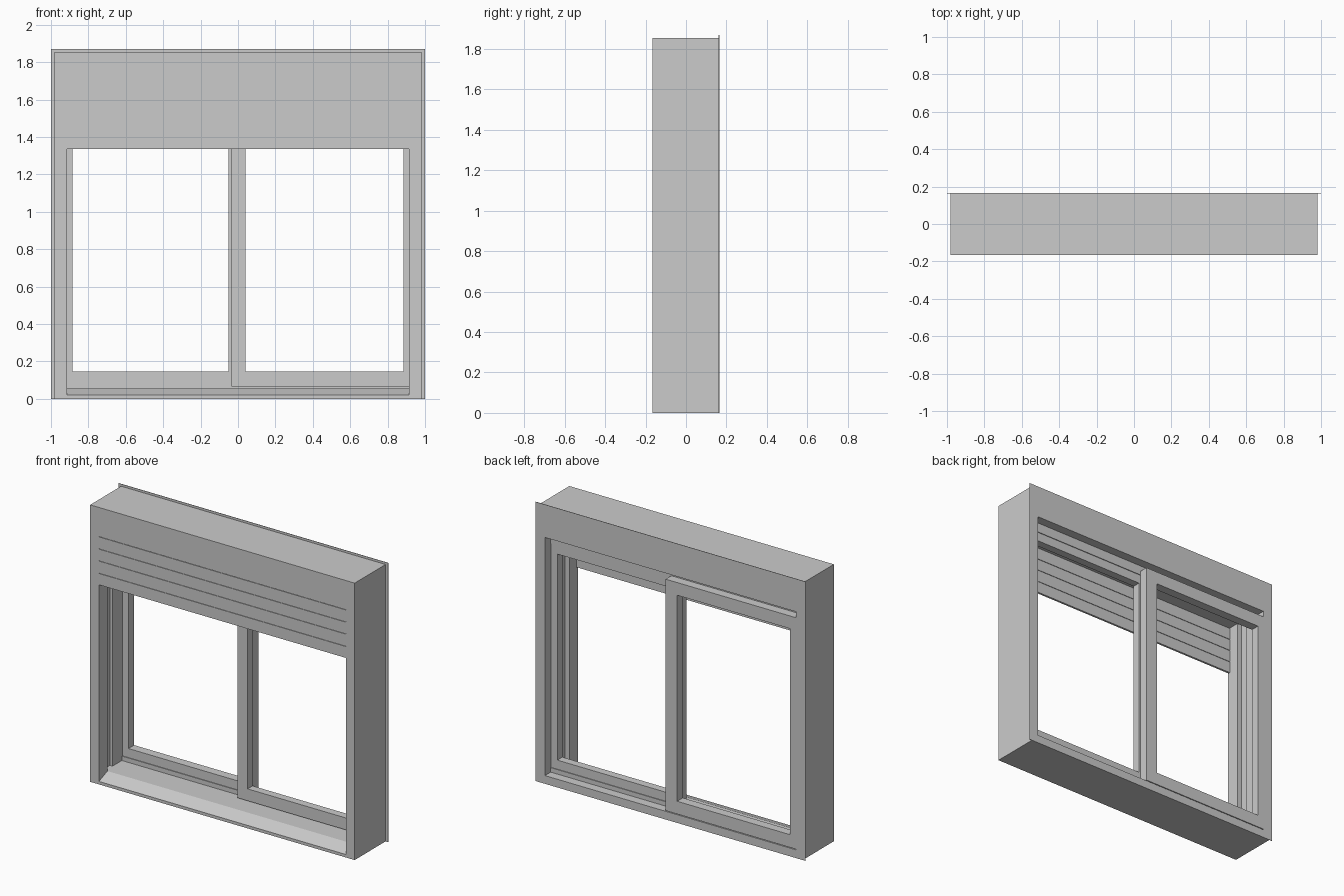
import bpy, bmesh

if "Cube" in bpy.data.objects:
    bpy.data.objects.remove(bpy.data.objects["Cube"])


def finish(name, bm):
    bmesh.ops.recalc_face_normals(bm, faces=bm.faces)
    mesh = bpy.data.meshes.new(name)
    bm.to_mesh(mesh)
    bm.free()
    obj = bpy.data.objects.new(name, mesh)
    bpy.context.collection.objects.link(obj)
    return obj


def ring(name, outer, inner, y0, y1):
    """Rectangular frame; outer and inner are (x0, x1, z0, z1)."""
    bm = bmesh.new()

    def loop(r, y):
        x0, x1, z0, z1 = r
        return [bm.verts.new((x, y, z)) for x, z in
                ((x0, z0), (x1, z0), (x1, z1), (x0, z1))]

    loops = [loop(outer, y0), loop(inner, y0), loop(inner, y1), loop(outer, y1)]
    for a, b in zip(loops, loops[1:] + loops[:1]):
        for i in range(4):
            j = (i + 1) % 4
            bm.faces.new((a[i], a[j], b[j], b[i]))
    return finish(name, bm)


def extrude_x(name, profile, x0, x1):
    """Closed (y, z) profile swept along x."""
    bm = bmesh.new()
    a = [bm.verts.new((x0, y, z)) for y, z in profile]
    b = [bm.verts.new((x1, y, z)) for y, z in profile]
    n = len(profile)
    bm.faces.new(a)
    bm.faces.new(b)
    for i in range(n):
        j = (i + 1) % n
        bm.faces.new((a[i], a[j], b[j], b[i]))
    return finish(name, bm)


def bar(name, x0, x1, y0, y1, z0, z1):
    return extrude_x(name, [(y0, z0), (y1, z0), (y1, z1), (y0, z1)], x0, x1)


# Outer casing: front surround, recessed pocket, rear frame, thin back flange
shell = (-.98, .98, 0, 1.855)
ring("front_surround", shell, (-.915, .915, .02, 1.66), -.165, -.075)
ring("pocket_frame", shell, (-.95, .95, .055, 1.66), -.075, 0)
ring("rear_frame", shell, (-.93, .93, .055, 1.65), 0, .162)
ring("back_flange", (-1, 1, 0, 1.87), (-.93, .93, .055, 1.65), .162, .165)

# Sloping sill in the front opening
extrude_x("sill", [(-.164, .02), (-.075, .02), (-.075, .055)], -.915, .915)

# Guide ribs between the two sashes, bottom and top
bar("bottom_track_rib", -.93, .93, .099, .104, .055, .085)
bar("top_track_rib", -.93, .93, .099, .104, 1.585, 1.65)

# Two sliding sashes
ring("left_sash", (-.93, .035, .06, 1.61), (-.885, -.05, .145, 1.525), .105, .165)
ring("right_sash", (-.035, .93, .065, 1.61), (.04, .885, .145, 1.525), .045, .098)

# Roller shutter slats, joined by a thin web
levels = [1.335, 1.415, 1.498, 1.578, 1.66]
for i, (z0, z1) in enumerate(zip(levels, levels[1:])):
    bar("shutter_slat_%d" % (i + 1), -.915, .915, -.162, -.148, z0, z1 - .004)
bar("shutter_web", -.915, .915, -.158, -.152, 1.34, 1.66)
